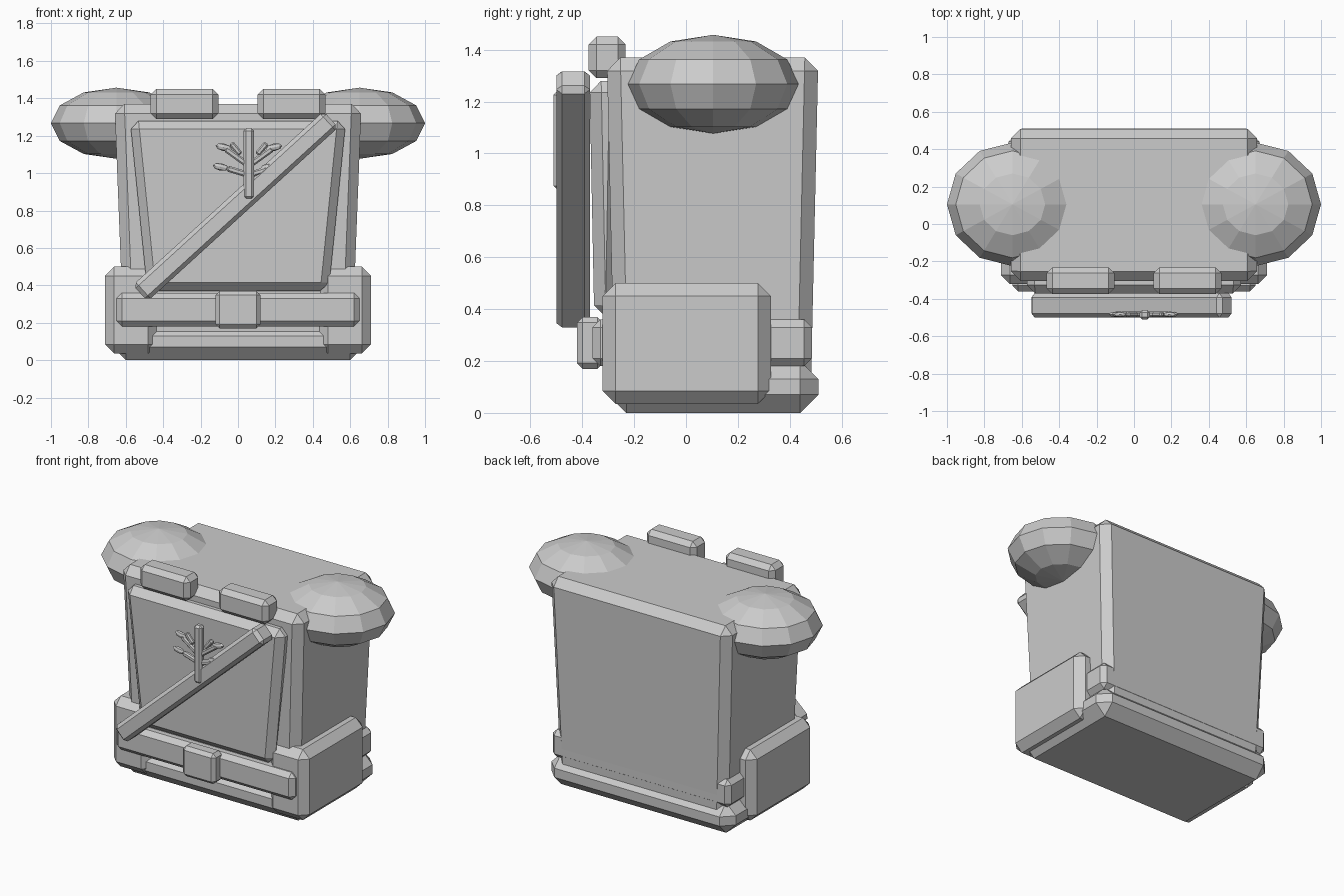
import bpy, bmesh, math
from mathutils import Matrix, Vector

if "Cube" in bpy.data.objects:
    bpy.data.objects.remove(bpy.data.objects["Cube"])


def finish(bm, name, matrix=None):
    bmesh.ops.recalc_face_normals(bm, faces=bm.faces)
    me = bpy.data.meshes.new(name)
    bm.to_mesh(me)
    bm.free()
    ob = bpy.data.objects.new(name, me)
    bpy.context.collection.objects.link(ob)
    if matrix:
        ob.matrix_world = matrix
    return ob


def box(name, lo, hi, bevel, taper=(1, 1), matrix=None):
    """Chamfered box between two corners; taper scales the bottom in x and y."""
    lo, hi = Vector(lo), Vector(hi)
    mid, size = (lo + hi) / 2, hi - lo
    bm = bmesh.new()
    bmesh.ops.create_cube(bm, size=1)
    for v in bm.verts:
        t = taper if v.co.z < 0 else (1, 1)
        v.co = Vector((mid.x + v.co.x * size.x * t[0],
                       mid.y + v.co.y * size.y * t[1],
                       mid.z + v.co.z * size.z))
    bmesh.ops.bevel(bm, geom=bm.edges[:], offset=bevel, segments=1,
                    profile=0.5, affect='EDGES')
    return finish(bm, name, matrix)


def ellipsoid(name, centre, radii, segs, rings, angle=0):
    bm = bmesh.new()
    bmesh.ops.create_uvsphere(bm, u_segments=segs, v_segments=rings, radius=1)
    bmesh.ops.scale(bm, vec=radii, verts=bm.verts)
    return finish(bm, name, Matrix.Translation(centre) @ Matrix.Rotation(-angle, 4, 'Y'))


def bar(name, a, b, y, width, depth, bevel):
    """Chamfered bar between two (x, z) points, lying in the front plane."""
    dx, dz = b[0] - a[0], b[1] - a[1]
    half = math.hypot(dx, dz) / 2
    m = (Matrix.Translation(((a[0] + b[0]) / 2, y, (a[1] + b[1]) / 2))
         @ Matrix.Rotation(-math.atan2(dz, dx), 4, 'Y'))
    return box(name, (-half, -depth / 2, -width / 2),
               (half, depth / 2, width / 2), bevel, matrix=m)


# Body, base and belt
box("torso", (-0.66, -0.305, 0.1), (0.66, 0.51, 1.37), 0.052, (0.925, 0.93))
box("base", (-0.67, -0.30, 0), (0.67, 0.51, 0.2), 0.07)
box("belt", (-0.65, -0.36, 0.18), (0.65, 0.485, 0.36), 0.03)
box("buckle", (-0.12, -0.42, 0.17), (0.12, -0.32, 0.37), 0.022)

# Chest panel, narrower at the bottom
box("chest_panel", (-0.577, -0.372, 0.37), (0.577, -0.25, 1.28), 0.045, (0.84, 0.7))

# Paired parts
for side, s in (("left", -1), ("right", 1)):
    xs = sorted((s * 0.43, s * 0.712))
    box(side + "_side_pouch", (xs[0], -0.322, 0.035), (xs[1], 0.328, 0.5), 0.05)
    xs = sorted((s * 0.105, s * 0.467))
    box(side + "_strap_clip", (xs[0], -0.375, 1.29), (xs[1], -0.233, 1.45), 0.03)
    ellipsoid(side + "_shoulder", (s * 0.65, 0.105, 1.267), (0.35, 0.33, 0.19), 12, 6)

# Diagonal sash
bar("sash", (-0.523, 0.358), (0.497, 1.288), -0.435, 0.117, 0.13, 0.022)

# Sprig ornament: stem, branches and leaves
SX = 0.058
bar("sprig_stem", (SX, 0.86), (SX, 1.24), -0.485, 0.056, 0.05, 0.014)
for side, s in (("left", -1), ("right", 1)):
    tips = [(0.0, 1.04, 0.125, 1.13), (0.0, 0.99, 0.115, 1.025)]
    for i, (x0, z0, x1, z1) in enumerate(tips):
        bar(f"{side}_branch_{i}", (SX + s * x0, z0), (SX + s * x1, z1),
            -0.483, 0.032, 0.03, 0.008)
        reach = (0.135, 0.15)[i] if s < 0 else (0.135, 0.105)[i]
        ellipsoid(f"{side}_leaf_{i}", (SX + s * reach, -0.483, z1 + 0.008),
                  (0.044, 0.015, 0.02), 8, 4, s * 0.2)
    bar(f"{side}_bud", (SX + s * 0.045, 1.1), (SX + s * 0.095, 1.16),
        -0.483, 0.03, 0.028, 0.008)
